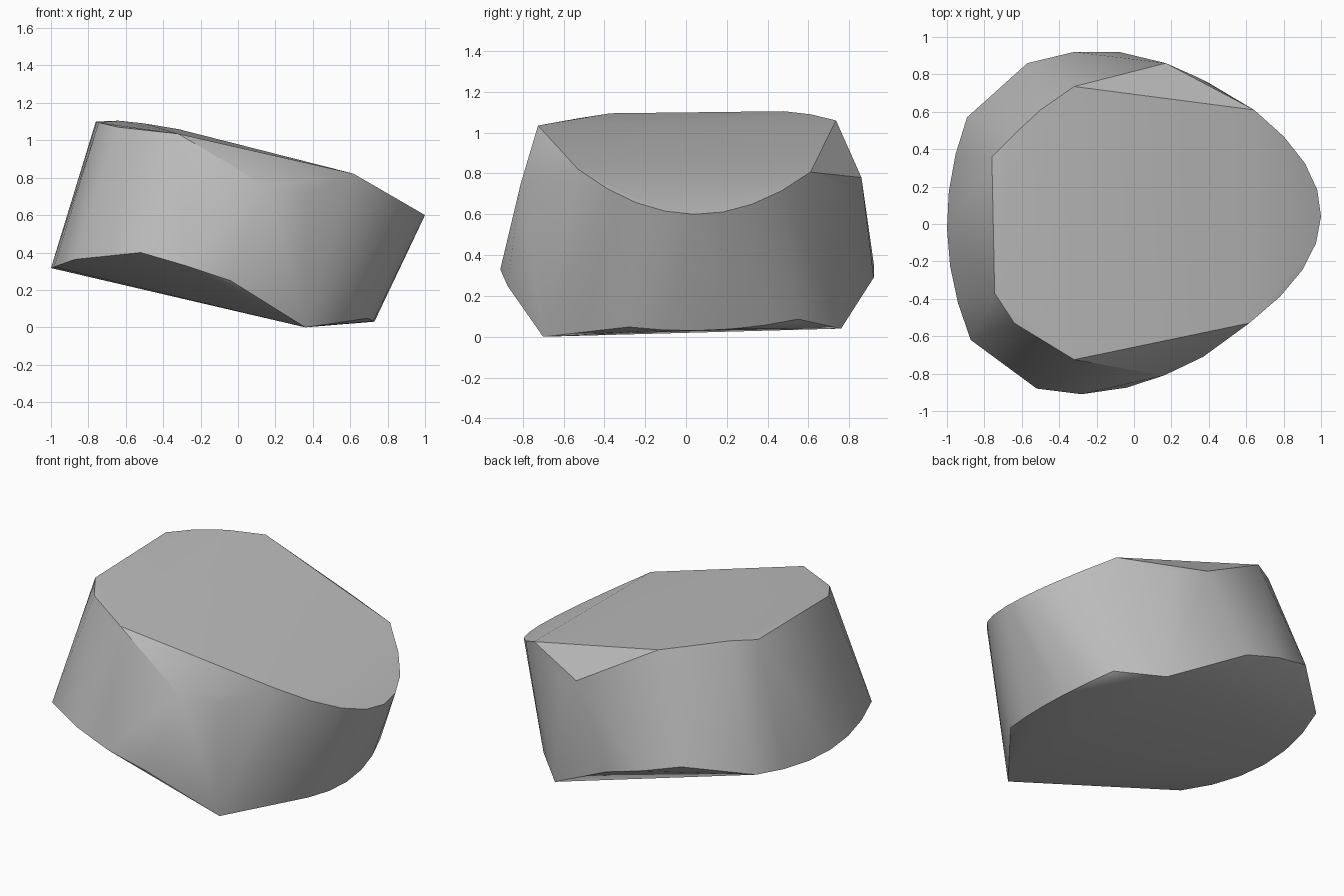
import bpy
import bmesh
import math
from mathutils import Vector

cube = bpy.data.objects.get("Cube")
if cube:
    bpy.data.objects.remove(cube, do_unlink=True)


def make_material(name, colour):
    material = bpy.data.materials.new(name)
    material.use_nodes = True
    material.diffuse_color = colour
    shader = next(n for n in material.node_tree.nodes if n.type == "BSDF_PRINCIPLED")
    shader.inputs["Base Color"].default_value = colour
    shader.inputs["Roughness"].default_value = 0.8
    return material


def bowed_edge(start, end, steps, centre, tip, bend, height, rise):
    """Curved rim: x bends away from its tip and z rises with the offset squared."""
    points = []
    for i in range(steps + 1):
        y = start + (end - start) * i / steps
        offset = (y - centre) ** 2
        points.append(Vector((tip + bend * offset, y, height + rise * offset)))
    return points


def hull_object(name, points, material):
    mesh = bpy.data.meshes.new(name)
    bm = bmesh.new()
    for point in points:
        bm.verts.new(point)
    result = bmesh.ops.convex_hull(bm, input=bm.verts[:])
    # Drop any points that ended up inside the solid
    inside = [v for v in bm.verts if not v.link_faces]
    bmesh.ops.delete(bm, geom=inside, context="VERTS")
    bmesh.ops.recalc_face_normals(bm, faces=bm.faces[:])
    bm.to_mesh(mesh)
    bm.free()
    mesh.materials.append(material)
    obj = bpy.data.objects.new(name, mesh)
    bpy.context.collection.objects.link(obj)
    bpy.ops.object.select_all(action="DESELECT")
    obj.select_set(True)
    bpy.context.view_layer.objects.active = obj
    bpy.ops.object.shade_smooth_by_angle(angle=math.radians(30))
    return obj


# Curved rims: low end of the top, high end of the base, toe of the base
top_nose = bowed_edge(-0.53, 0.61, 8, 0.05, 1.0, -1.14, 0.60, 0.66)
base_heel = bowed_edge(-0.62, 0.57, 6, 0.0, -1.0, 0.33, 0.317, 0.12)
base_toe = bowed_edge(-0.28, 0.55, 5, 0.02, 0.73, -0.4, 0.03, 0.2)

# High end of the tilted top
top_heel = [
    (-0.32, -0.725, 1.035), (-0.64, -0.53, 1.07), (-0.745, -0.37, 1.095),
    (-0.76, 0.36, 1.10), (-0.64, 0.48, 1.105), (-0.5, 0.61, 1.09),
    (-0.32, 0.735, 1.06),
]

# Chipped shoulders under the top on both sides
shoulders = [
    (0.16, -0.81, 0.75), (0.37, -0.71, 0.72),
    (0.17, 0.86, 0.78), (0.35, 0.78, 0.74),
]

# Bevelled lower flanks and the two feet
flanks = [
    (-0.52, -0.88, 0.40), (-0.28, -0.91, 0.33), (-0.04, -0.875, 0.25),
    (0.36, -0.70, 0.0),
    (-0.57, 0.86, 0.43), (-0.32, 0.92, 0.36), (-0.08, 0.92, 0.29),
    (0.39, 0.76, 0.04),
]

stone = make_material("stone grey", (0.5, 0.5, 0.5, 1.0))
hull_object("stone_block", top_nose + base_heel + base_toe
            + top_heel + shoulders + flanks, stone)
